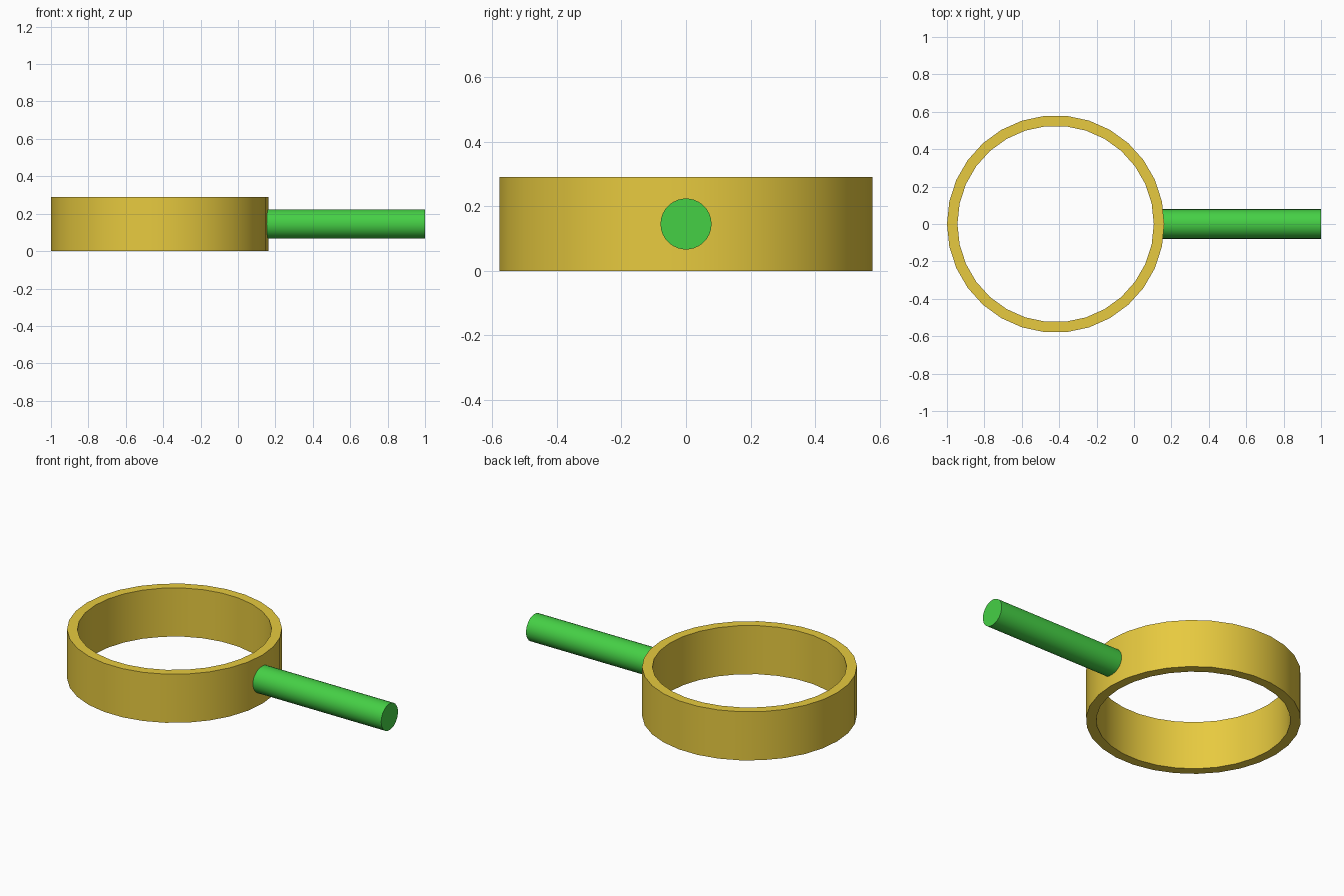
import bpy, bmesh, math
from mathutils import Matrix

if "Cube" in bpy.data.objects:
    bpy.data.objects.remove(bpy.data.objects["Cube"])

def finish(bm, name, color):
    bmesh.ops.recalc_face_normals(bm, faces=bm.faces)
    mesh = bpy.data.meshes.new(name)
    bm.to_mesh(mesh)
    bm.free()
    mat = bpy.data.materials.new(name + "_color")
    mat.diffuse_color = color
    mat.use_nodes = True
    mat.node_tree.nodes["Principled BSDF"].inputs["Base Color"].default_value = mat.diffuse_color
    mesh.materials.append(mat)
    ob = bpy.data.objects.new(name, mesh)
    bpy.context.collection.objects.link(ob)
    bpy.ops.object.select_all(action='DESELECT')
    ob.select_set(True)
    bpy.context.view_layer.objects.active = ob
    bpy.ops.object.shade_smooth_by_angle(angle=math.radians(30))
    return ob

SIDES, HEIGHT = 30, 0.29
CX, OUTER, INNER = -0.419, 0.581, 0.525

# Open ring band: rectangular section swept around the centre
bm = bmesh.new()
section = [(INNER, 0), (OUTER, 0), (OUTER, HEIGHT), (INNER, HEIGHT)]
loops = []
for i in range(SIDES):
    a = 2 * math.pi * i / SIDES
    loops.append([bm.verts.new((CX + r * math.cos(a), r * math.sin(a), z)) for r, z in section])
for i in range(SIDES):
    p, q = loops[i], loops[(i + 1) % SIDES]
    for j in range(4):
        k = (j + 1) % 4
        bm.faces.new((p[j], q[j], q[k], p[k]))
finish(bm, "ring_band", (0.80, 0.59, 0.05, 1))

# Round handle, its inner end embedded in the ring wall
X0, X1 = 0.135, 1.0
bm = bmesh.new()
place = Matrix.Translation(((X0 + X1) / 2, 0, HEIGHT / 2)) @ Matrix.Rotation(math.pi / 2, 4, 'Y')
bmesh.ops.create_cone(bm, cap_ends=True, segments=SIDES, radius1=0.079, radius2=0.079,
                      depth=X1 - X0, matrix=place)
finish(bm, "handle", (0.06, 0.63, 0.06, 1))
